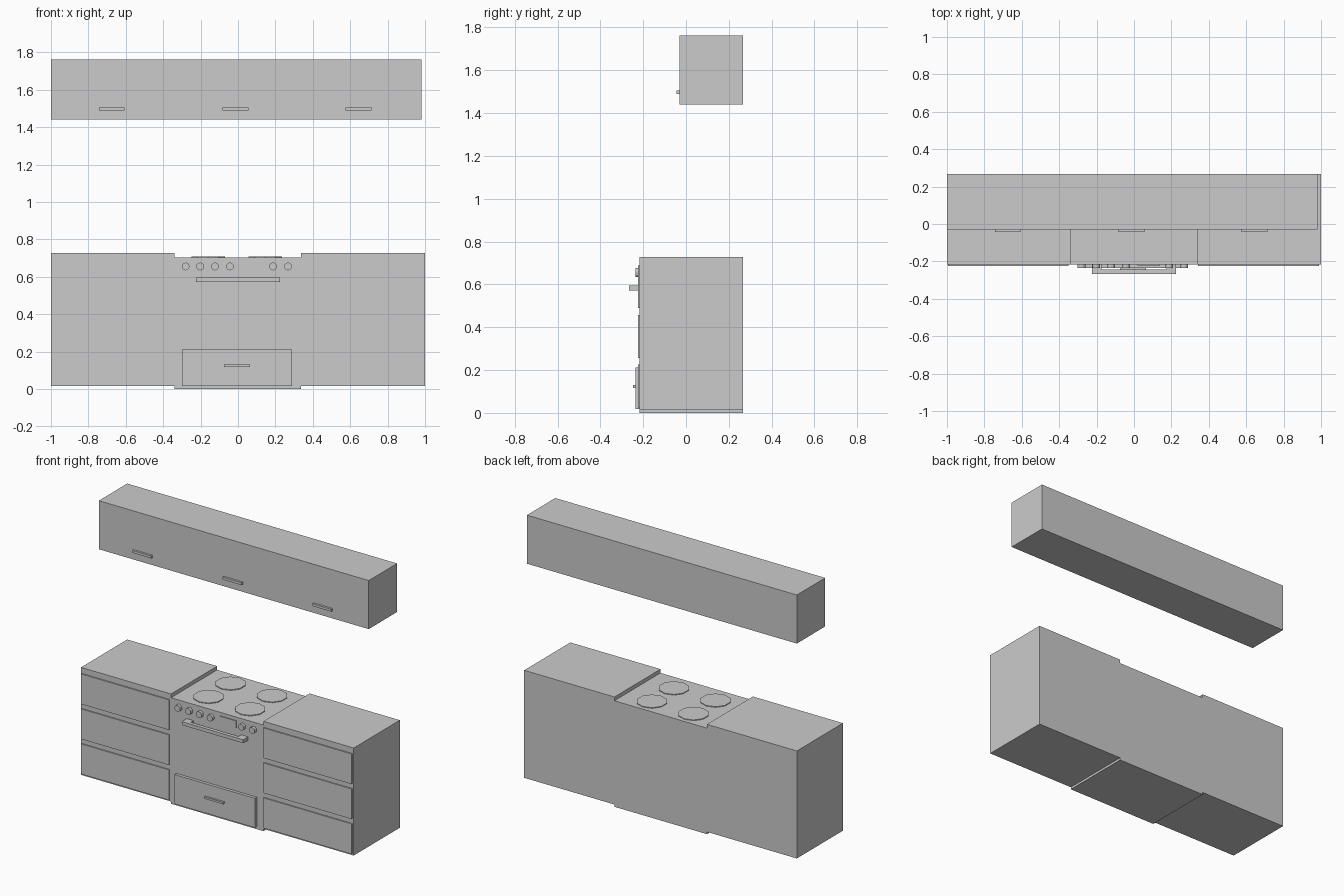
import bpy, math

cube = bpy.data.objects.get("Cube")
if cube:
    bpy.data.objects.remove(cube, do_unlink=True)

grey = bpy.data.materials.new("plain grey")
grey.use_nodes = True
GREY = (0.6, 0.6, 0.6, 1)
grey.diffuse_color = GREY
grey.node_tree.nodes["Principled BSDF"].inputs["Base Color"].default_value = GREY


def finish(name):
    ob = bpy.context.object
    ob.name = name
    ob.data.materials.append(grey)
    return ob


def box(name, x, y, z):
    """Box from (low, high) pairs on each axis."""
    spans = (x, y, z)
    bpy.ops.mesh.primitive_cube_add(size=1, location=[(a + b) / 2 for a, b in spans])
    ob = finish(name)
    ob.scale = [b - a for a, b in spans]
    bpy.ops.object.transform_apply(location=False, rotation=False, scale=True)
    return ob


def disc(name, radius, depth, sides, location, tilt=0):
    bpy.ops.mesh.primitive_cylinder_add(vertices=sides, radius=radius, depth=depth,
                                        location=location, rotation=(tilt, 0, 0))
    return finish(name)


BACK, FRONT = 0.267, -0.216

# Wall cabinet with three handles
box("wall_cabinet", (-1, 0.98), (-0.03, BACK), (1.44, 1.762))
for i, x in enumerate((-0.675, -0.013, 0.645)):
    box(f"wall_cabinet_handle_{i + 1}", (x - 0.069, x + 0.069), (-0.044, -0.03), (1.49, 1.506))

# Base cabinets, each with three drawer fronts
for side, x0, x1 in (("right", -1, -0.34), ("left", 0.338, 1)):
    box(f"{side}_base_cabinet", (x0, x1), (FRONT, BACK), (0.015, 0.728))
    for i in range(3):
        z = 0.025 + i * 0.232
        box(f"{side}_drawer_{i + 1}", (x0 + 0.005, x1 - 0.01), (FRONT - 0.008, FRONT), (z, z + 0.2))

# Cooker body
box("cooker_body", (-0.34, 0.338), (FRONT, BACK), (0, 0.703))

# Hob plates
for x in (-0.16, 0.145):
    for y in (-0.08, 0.15):
        disc("hob_plate", 0.094, 0.006, 10, (x, y, 0.705))

# Control knobs and clock panel
for x in (-0.28, -0.202, -0.123, -0.043, 0.187, 0.267):
    disc("control_knob", 0.021, 0.02, 12, (x, FRONT - 0.01, 0.655), math.pi / 2)
box("clock_panel", (0.02, 0.14), (FRONT - 0.006, FRONT), (0.633, 0.68))

# Oven door handle on two posts
box("oven_handle_bar", (-0.225, 0.225), (-0.267, -0.243), (0.572, 0.595))
for x0, x1 in ((-0.225, -0.175), (0.175, 0.225)):
    box("oven_handle_post", (x0, x1), (-0.243, FRONT), (0.572, 0.595))

# Warming drawer and its handle
box("warming_drawer", (-0.3, 0.29), (-0.236, FRONT), (0.017, 0.212))
box("warming_drawer_handle", (-0.075, 0.065), (-0.248, -0.236), (0.117, 0.13))
